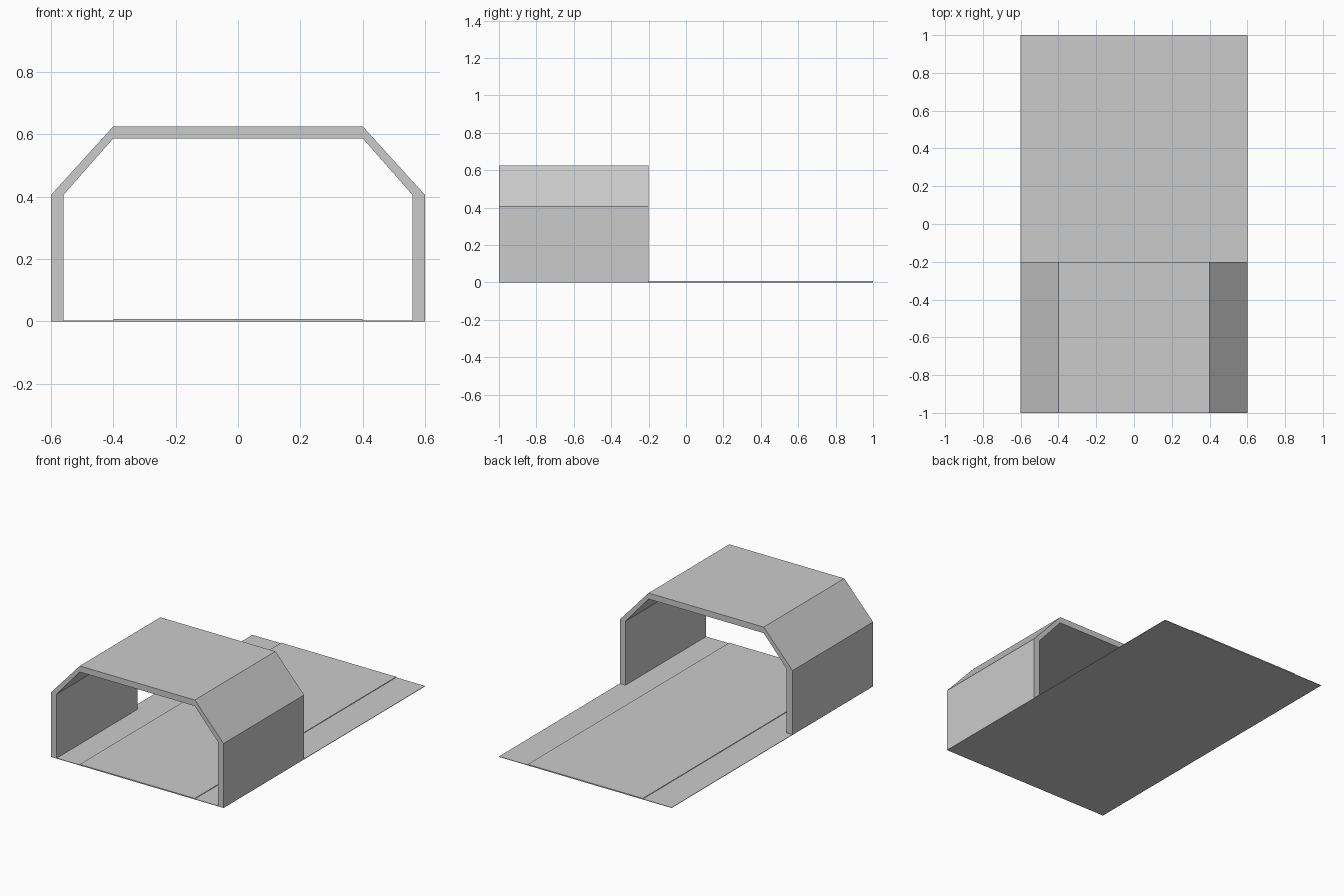
import bpy
import bmesh

cube = bpy.data.objects.get("Cube")
if cube:
    bpy.data.objects.remove(cube, do_unlink=True)

# Single plain grey
grey = bpy.data.materials.new("plain grey")
grey.use_nodes = True
colour = (0.6, 0.6, 0.6, 1)
grey.diffuse_color = colour
grey.node_tree.nodes["Principled BSDF"].inputs["Base Color"].default_value = colour


def extrude_profile(name, profile, y_front, y_back):
    """Closed x-z outline extruded along y."""
    bm = bmesh.new()
    face = bm.faces.new([bm.verts.new((x, y_front, z)) for x, z in profile])
    result = bmesh.ops.extrude_face_region(bm, geom=[face])
    moved = [v for v in result["geom"] if isinstance(v, bmesh.types.BMVert)]
    bmesh.ops.translate(bm, verts=moved, vec=(0, y_back - y_front, 0))
    bmesh.ops.recalc_face_normals(bm, faces=bm.faces)
    mesh = bpy.data.meshes.new(name)
    bm.to_mesh(mesh)
    bm.free()
    mesh.materials.append(grey)
    obj = bpy.data.objects.new(name, mesh)
    bpy.context.collection.objects.link(obj)
    return obj


def mirrored(half):
    """Complete a right-to-centre half outline with its mirror image."""
    return half + [(-x, z) for x, z in reversed(half)]


# Thin floor with a slightly raised middle strip
floor = mirrored([(0.6, 0), (0.6, 0.003), (0.4, 0.003), (0.4, 0.007)])
extrude_profile("floor_plate", floor, -1, 1)

# Chamfered tunnel arch over the front part
outer = mirrored([(0.6, 0), (0.6, 0.405), (0.4, 0.625)])
inner = mirrored([(0.56, 0), (0.56, 0.405), (0.4, 0.587)])
extrude_profile("tunnel_arch", outer + inner[::-1], -1, -0.2)
